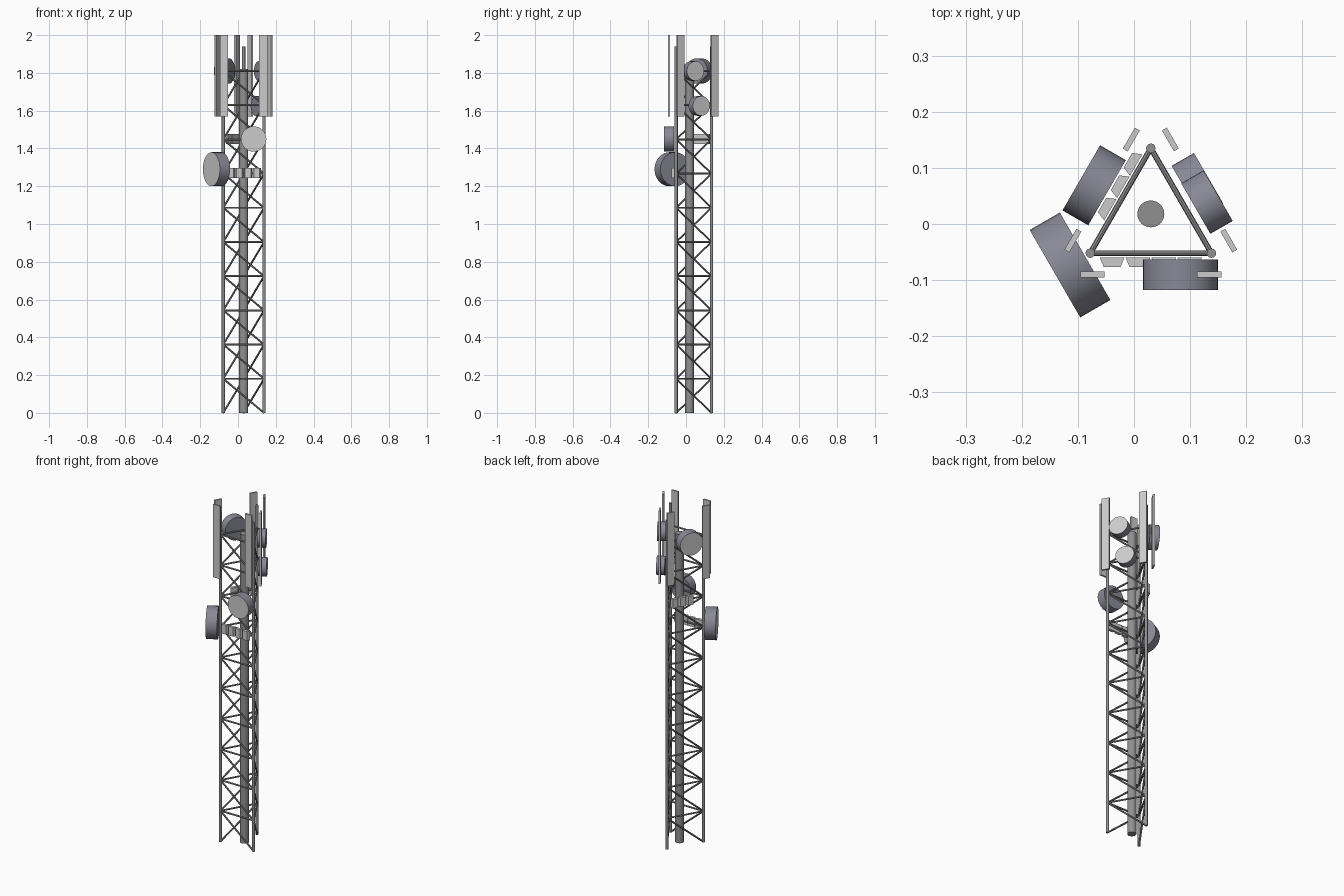
import bpy, bmesh, math
from mathutils import Vector, Matrix

if "Cube" in bpy.data.objects:
    bpy.data.objects.remove(bpy.data.objects["Cube"])

CENTRE = Vector((0.03, 0.0103, 0))
LEGS = [Vector((-0.078, -0.052, 0)), Vector((0.138, -0.052, 0)), Vector((0.03, 0.135, 0))]
LEVEL, BAYS = 0.181, 10


def material(name, rgb):
    m = bpy.data.materials.new(name)
    m.diffuse_color = (*rgb, 1)
    m.use_nodes = True
    m.node_tree.nodes["Principled BSDF"].inputs["Base Color"].default_value = m.diffuse_color
    return m


STEEL = material("dark_steel", (0.28, 0.28, 0.28))
SHROUD = material("dish_shroud", (0.25, 0.25, 0.31))
PALE = material("pale_grey", (0.6, 0.6, 0.6))


def finish(name, bm, mats, smooth=False):
    bmesh.ops.recalc_face_normals(bm, faces=bm.faces)
    me = bpy.data.meshes.new(name)
    bm.to_mesh(me)
    bm.free()
    ob = bpy.data.objects.new(name, me)
    bpy.context.collection.objects.link(ob)
    for m in mats:
        me.materials.append(m)
    if smooth:
        bpy.ops.object.select_all(action='DESELECT')
        ob.select_set(True)
        bpy.context.view_layer.objects.active = ob
        bpy.ops.object.shade_smooth_by_angle(angle=math.radians(40))
    return ob


def add_rod(bm, a, b, r, sides):
    d = b - a
    rot = d.to_track_quat('Z', 'Y').to_matrix().to_4x4()
    bmesh.ops.create_cone(bm, cap_ends=True, segments=sides, radius1=r, radius2=r,
                          depth=d.length, matrix=Matrix.Translation((a + b) / 2) @ rot)


def up(p, z):
    return Vector((p.x, p.y, z))


def face_matrix(k):
    # local frame of tower face k: x along the face, -y outward
    return Matrix.Translation(CENTRE) @ Matrix.Rotation(math.radians(120 * k), 4, 'Z')


# Central cable pole
bm = bmesh.new()
add_rod(bm, Vector((0.03, 0.018, 0)), Vector((0.03, 0.018, 1.82)), 0.024, 24)
finish("central_pole", bm, [STEEL], True)

# Three tower legs
bm = bmesh.new()
for p in LEGS:
    add_rod(bm, p, up(p, 1.94), 0.0085, 12)
finish("tower_legs", bm, [STEEL], True)

# Horizontal struts and one diagonal per face in each bay
horizontals, diagonals = bmesh.new(), bmesh.new()
for k in range(3):
    p, q = LEGS[k], LEGS[(k + 1) % 3]
    for i in range(BAYS):
        z0, z1 = i * LEVEL, (i + 1) * LEVEL
        add_rod(horizontals, up(p, z1), up(q, z1), 0.005, 8)
        add_rod(diagonals, up(p, z1), up(q, z0), 0.005, 8)
finish("horizontal_struts", horizontals, [STEEL], True)
finish("diagonal_braces", diagonals, [STEEL], True)

# Two tall panel antennas on each face
for k in range(3):
    bm = bmesh.new()
    for x in (-0.104, 0.104):
        m = face_matrix(k) @ Matrix.Translation((x, -0.1003, 1.785)) @ Matrix.Diagonal((0.043, 0.01, 0.43, 1))
        bmesh.ops.create_cube(bm, size=1, matrix=m)
    finish(f"panel_antennas_{k + 1}", bm, [PALE])


# Rows of tapered radio boxes fixed to a face
def radio_row(name, k, xs, z):
    bm = bmesh.new()
    for x in xs:
        profile = [(-0.022, -0.070), (0.022, -0.070), (0.015, -0.087), (-0.015, -0.087)]
        f = bm.faces.new([bm.verts.new(face_matrix(k) @ Vector((x + a, b, z - 0.027))) for a, b in profile])
        ext = bmesh.ops.extrude_face_region(bm, geom=[f])["geom"]
        bmesh.ops.translate(bm, vec=(0, 0, 0.054),
                            verts=[v for v in ext if isinstance(v, bmesh.types.BMVert)])
    finish(name, bm, [PALE])


radio_row("front_radio_boxes", 0, (-0.069, -0.023, 0.023, 0.069), 1.27)
radio_row("left_radio_boxes", 2, (-0.069, -0.023, 0.023), 1.45)


# Drum dishes: dark shroud with a pale front cover
def dish(name, centre, angle, r, depth):
    axis = Vector((math.cos(math.radians(angle)), math.sin(math.radians(angle)), 0))
    c = Vector(centre)
    bm = bmesh.new()
    add_rod(bm, c - axis * depth / 2, c + axis * depth / 2, r, 32)
    bm.normal_update()
    for f in bm.faces:
        f.material_index = 1 if f.normal.dot(axis) > 0.9 else 0
    finish(name, bm, [SHROUD, PALE], True)


dish("large_left_dish", (-0.114, -0.073, 1.29), 210, 0.09, 0.062)
dish("front_dish", (0.083, -0.0905, 1.45), 270, 0.067, 0.054)
dish("upper_left_dish", (-0.071, 0.069, 1.81), 150, 0.067, 0.053)
dish("upper_right_dish", (0.13, 0.039, 1.81), 30, 0.052, 0.046)
dish("lower_right_dish", (0.113, 0.07, 1.625), 30, 0.052, 0.046)
